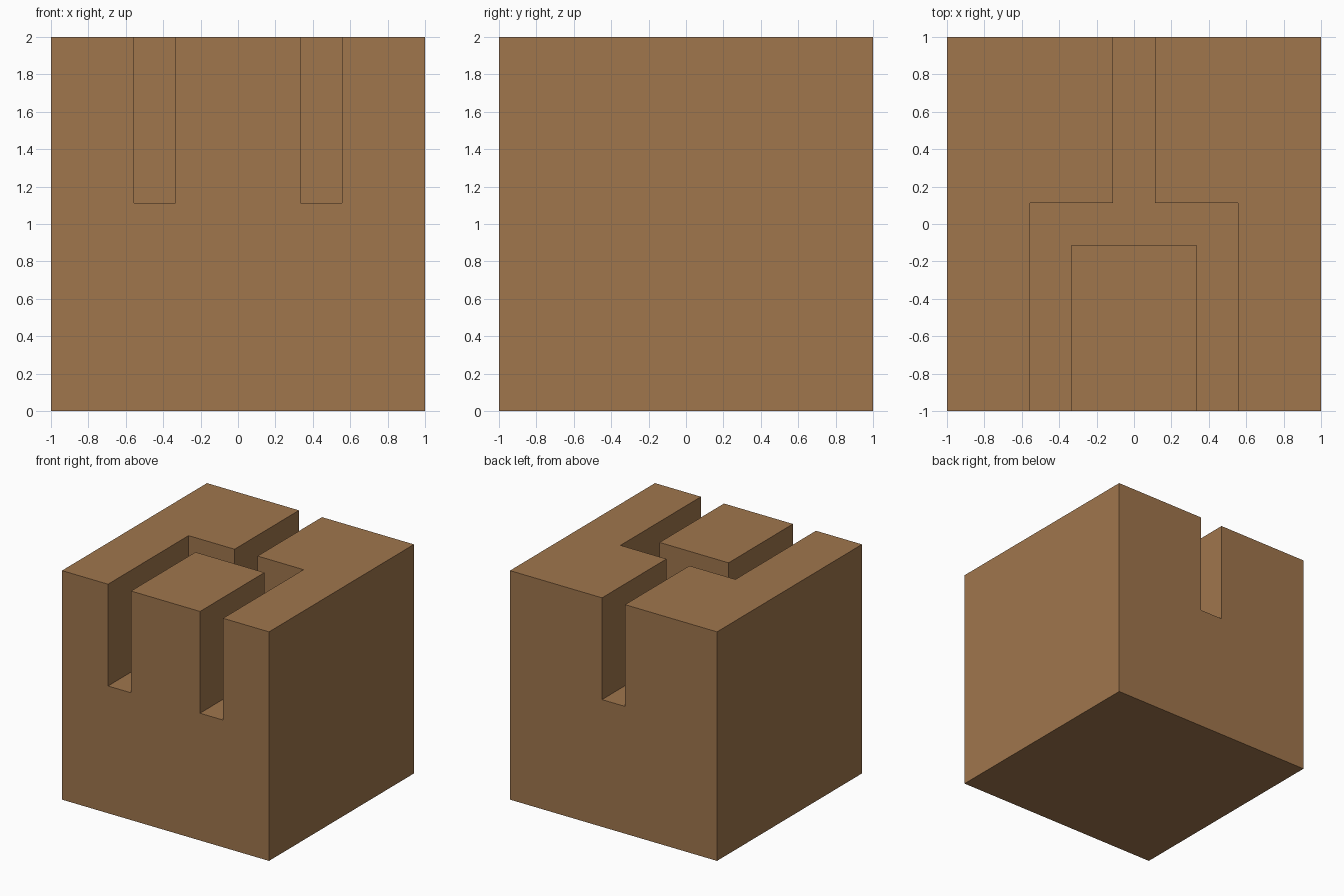
import bpy
import bmesh

if "Cube" in bpy.data.objects:
    bpy.data.objects.remove(bpy.data.objects["Cube"])

U = 1 / 9            # the block is laid out on a grid of ninths
FLOOR = 10 * U       # height of the groove floor


def prism(name, outline, z0, z1):
    """Extrude a closed xy outline from z0 up to z1."""
    bm = bmesh.new()
    face = bm.faces.new([bm.verts.new((x, y, z0)) for x, y in outline])
    ext = bmesh.ops.extrude_face_region(bm, geom=[face])
    top = [v for v in ext["geom"] if isinstance(v, bmesh.types.BMVert)]
    bmesh.ops.translate(bm, verts=top, vec=(0, 0, z1 - z0))
    bmesh.ops.recalc_face_normals(bm, faces=bm.faces)
    mesh = bpy.data.meshes.new(name)
    bm.to_mesh(mesh)
    bm.free()
    obj = bpy.data.objects.new(name, mesh)
    bpy.context.collection.objects.link(obj)
    return obj


# Solid wooden cube
block = prism("wooden_block", [(-1, -1), (1, -1), (1, 1), (-1, 1)], 0, 2)
wood = bpy.data.materials.new("wood")
wood.diffuse_color = (0.35, 0.18, 0.073, 1)
wood.use_nodes = True
wood.node_tree.nodes["Principled BSDF"].inputs["Base Color"].default_value = wood.diffuse_color
block.data.materials.append(wood)

# Forked groove: one channel from the back splitting into two at the front
right_half = [(3 * U, -U), (3 * U, -1.1), (5 * U, -1.1),
              (5 * U, U), (U, U), (U, 1.1)]
fork = right_half + [(-x, y) for x, y in reversed(right_half)]
cutter = prism("groove_cutter", fork, FLOOR, 2.1)
cutter.hide_render = True

# Carve the groove, then discard the cutter
cut = block.modifiers.new("groove", 'BOOLEAN')
cut.operation = 'DIFFERENCE'
cut.solver = 'EXACT'
cut.object = cutter
bpy.context.view_layer.objects.active = block
bpy.ops.object.modifier_apply(modifier=cut.name)
bpy.data.objects.remove(cutter)
